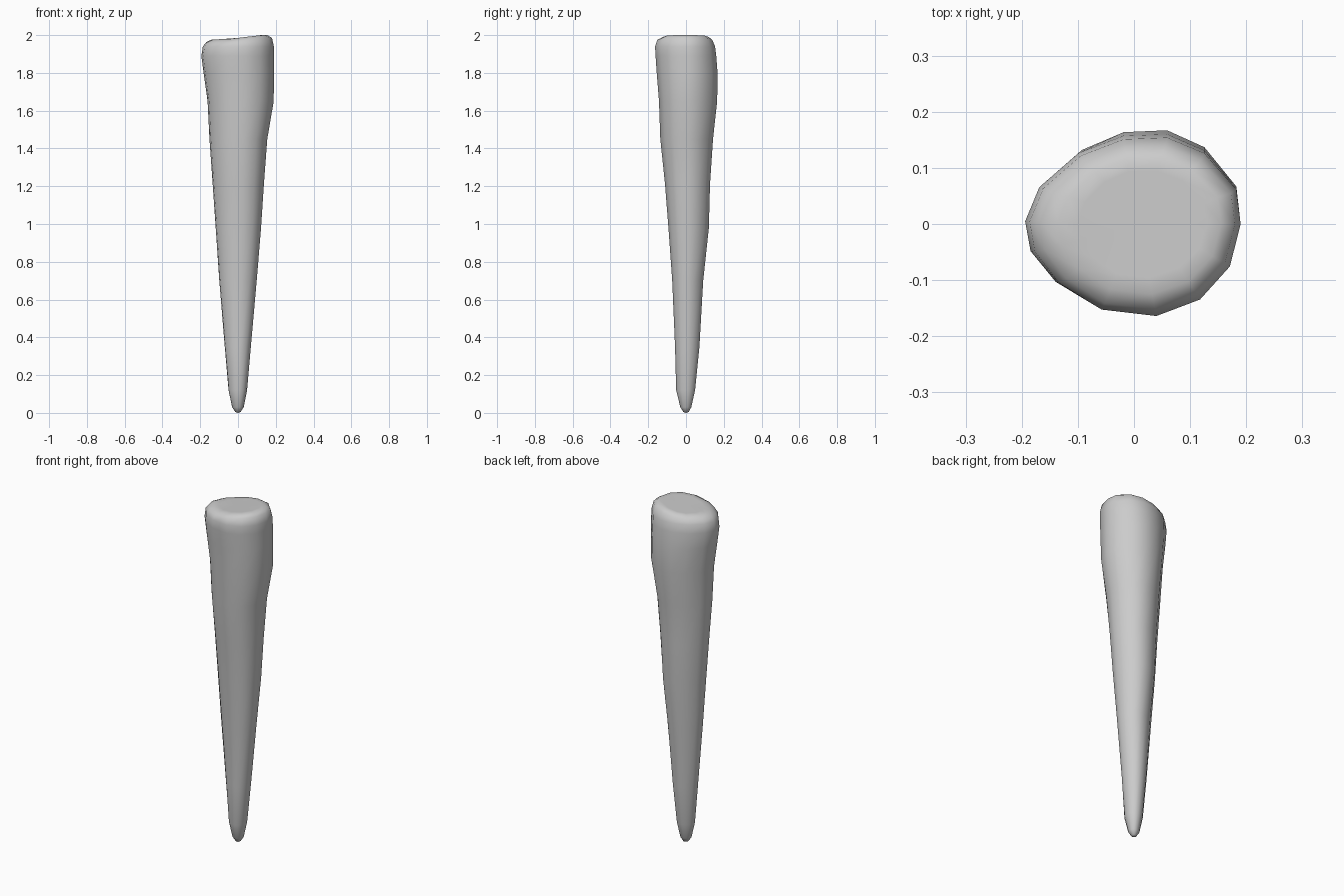
import bpy, bmesh

# Slightly uneven oval cross-section, in unit extents
OUTLINE = [(1, 0), (.96, .40), (.66, .82), (.31, 1), (-.10, .98), (-.51, .79),
           (-.87, .41), (-1, .03), (-.95, -.30), (-.72, -.64), (-.31, -.93),
           (.21, -1), (.62, -.82), (.90, -.46)]

# Rings: height, then reach to left, right, front, back
RINGS = [
    (.005, .014, .014, .014, .014),
    (.03, .031, .030, .030, .028),
    (.12, .050, .048, .052, .048),
    (.35, .070, .068, .058, .071),
    (.70, .099, .099, .073, .091),
    (.98, .118, .122, .093, .121),
    (1.21, .134, .137, .111, .127),
    (1.45, .151, .155, .136, .143),
    (1.65, .161, .189, .143, .165),
    (1.80, .182, .190, .155, .167),
    (1.89, .194, .190, .161, .160),
    (1.94, .186, .190, .164, .154),
    (1.975, .168, .180, .152, .138),
    (1.99, .135, .155, .125, .118),
    (1.99, .100, .130, .095, .095),
]

bm = bmesh.new()
rings = []
for z, left, right, front, back in RINGS:
    ring = []
    for u, v in OUTLINE:
        x = u * (right if u > 0 else left)
        y = v * (back if v > 0 else front)
        # The top dips toward the left
        tilt = max(-.012, min(.010, .12 * (x - .04))) if z > 1.96 else 0
        ring.append(bm.verts.new((x, y, z + tilt)))
    rings.append(ring)

# Tapered side walls
n = len(OUTLINE)
for a, b in zip(rings, rings[1:]):
    for i in range(n):
        j = (i + 1) % n
        bm.faces.new((a[i], a[j], b[j], b[i]))

# Tip and flat cap
tip = bm.verts.new((0, 0, 0))
cap = bm.verts.new((0, 0, 1.985))
for i in range(n):
    j = (i + 1) % n
    bm.faces.new((tip, rings[0][j], rings[0][i]))
    bm.faces.new((cap, rings[-1][i], rings[-1][j]))
bmesh.ops.recalc_face_normals(bm, faces=bm.faces)
for f in bm.faces:
    f.smooth = True

mesh = bpy.data.meshes.new("tapered_spike")
bm.to_mesh(mesh)
bm.free()
spike = bpy.data.objects.new("tapered_spike", mesh)
bpy.context.collection.objects.link(spike)
